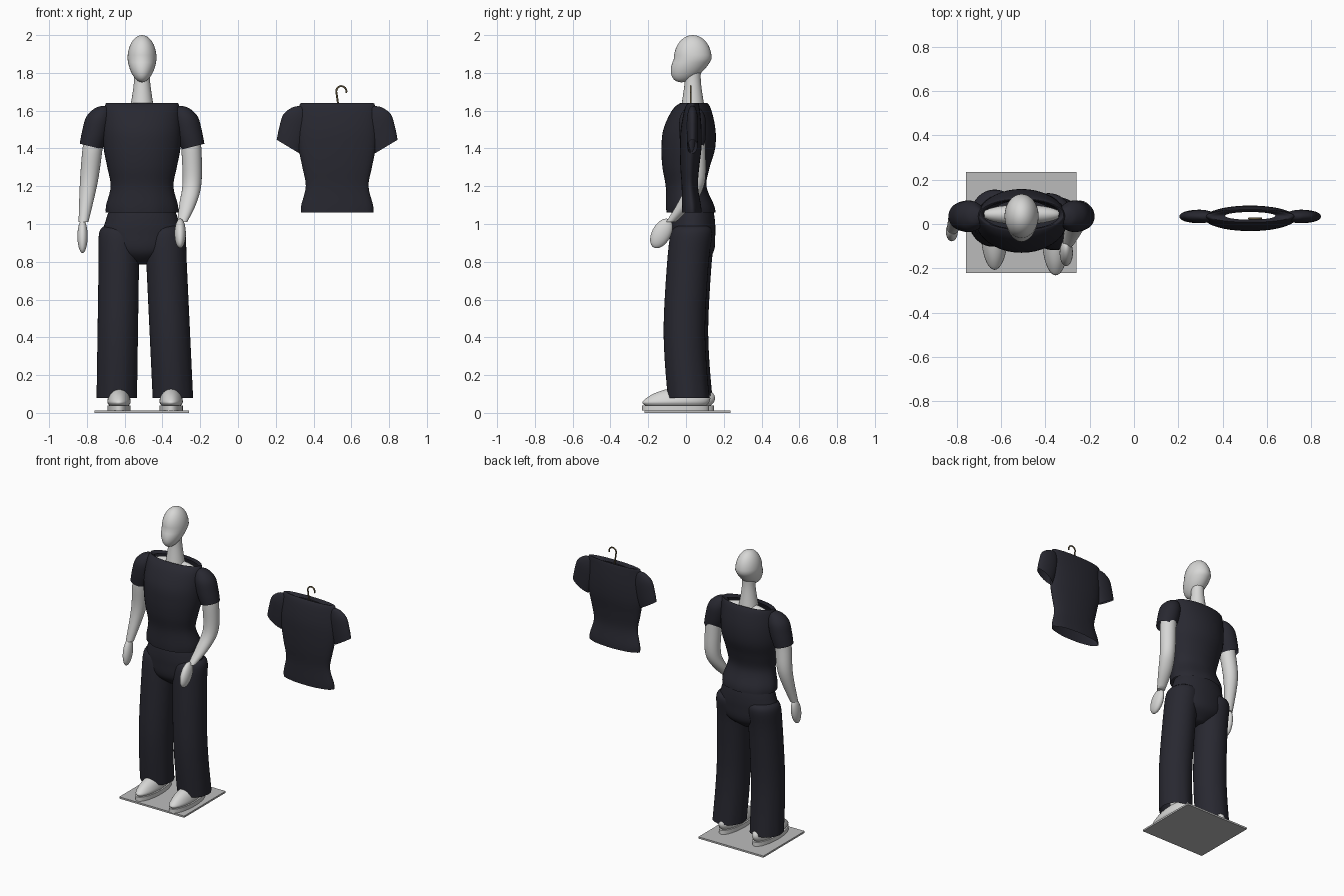
import bpy, bmesh, math
from mathutils import Vector, Matrix

cube = bpy.data.objects.get("Cube")
if cube:
    bpy.data.objects.remove(cube, do_unlink=True)


def material(name, red, green, blue):
    mat = bpy.data.materials.new(name)
    mat.use_nodes = True
    color = (red, green, blue, 1)
    mat.diffuse_color = color
    mat.node_tree.nodes["Principled BSDF"].inputs["Base Color"].default_value = color
    return mat


CLOTH = material("dark navy cloth", .021, .021, .03)
BODY = material("pale grey body", .68, .68, .67)
PLATE = material("grey plate", .5, .5, .5)
METAL = material("dark brass", .13, .1, .05)

FIGURE_X = -.508
HANGER_X = .525


def finish(name, bm, mat):
    bmesh.ops.recalc_face_normals(bm, faces=bm.faces[:])
    mesh = bpy.data.meshes.new(name)
    bm.to_mesh(mesh)
    bm.free()
    mesh.materials.append(mat)
    obj = bpy.data.objects.new(name, mesh)
    bpy.context.collection.objects.link(obj)
    bpy.ops.object.select_all(action="DESELECT")
    obj.select_set(True)
    bpy.context.view_layer.objects.active = obj
    bpy.ops.object.shade_smooth_by_angle(angle=math.radians(50))
    return obj


def ball(name, center, radii, mat, pitch=0):
    bm = bmesh.new()
    bmesh.ops.create_uvsphere(bm, u_segments=32, v_segments=20, radius=1)
    turn = Matrix.Rotation(pitch, 3, "X")
    for vert in bm.verts:
        vert.co = Vector(center) + turn @ (vert.co * Vector(radii))
    return finish(name, bm, mat)


def spline(before, start, end, after, t):
    """Smooth blend from start to end."""
    slope_in, slope_out = (end - before) / 2, (after - start) / 2
    ease = t * t * (3 - 2 * t)
    rest = 1 - t
    return start + (end - start) * ease + t * rest * (slope_in * rest - slope_out * t)


def loft(name, rings, mat, caps=(True, True), tilt=0, ripple=0, steps=5, sides=40):
    """Skin ellipses (x, y, z, half width, half depth); tilt slopes the last one."""
    last = len(rings) - 1
    dense = []
    for i in range(last):
        nearby = [rings[min(max(i + k, 0), last)] for k in (-1, 0, 1, 2)]
        for step in range(steps):
            dense.append([spline(*values, step / steps) for values in zip(*nearby)])
    dense.append(rings[last])

    bm = bmesh.new()
    loops = []
    for i, (x, y, z, width, depth) in enumerate(dense):
        along = i / (len(dense) - 1)
        loop = []
        for k in range(sides):
            angle = math.tau * k / sides
            wave = 1 + ripple * along ** 4 * math.sin(9 * angle)
            dx = width * wave * math.cos(angle)
            dy = depth * wave * math.sin(angle)
            loop.append(bm.verts.new((x + dx, y + dy, z + tilt * along * dx)))
        loops.append(loop)
    for upper, lower in zip(loops, loops[1:]):
        for k in range(sides):
            following = (k + 1) % sides
            bm.faces.new((upper[k], upper[following], lower[following], lower[k]))
    for closed, loop in zip(caps, (loops[0], loops[-1])):
        if closed:
            bm.faces.new(loop)
    return finish(name, bm, mat)


# Base plate
bm = bmesh.new()
bmesh.ops.create_cube(bm, size=1)
bmesh.ops.scale(bm, vec=(.5, .455, .012), verts=bm.verts)
bmesh.ops.translate(bm, vec=(-.51, .007, .006), verts=bm.verts)
finish("base_plate", bm, PLATE)

# Head: the lower half narrows and slides forward into a face
head_z, head_height = 1.875, .125
head = ball("head", (0, .036, head_z), (.077, .1, head_height), BODY)
for vert in head.data.vertices:
    drop = max(0, (head_z - vert.co.z) / head_height)
    vert.co.x = vert.co.x * (1 - .15 * drop) + FIGURE_X
    vert.co.y -= .06 * drop

# Neck and shoulders
loft("neck", [(FIGURE_X, .036, z, r, r) for z, r in ((1.85, .045), (1.75, .043), (1.6, .065))],
     BODY)
ball("shoulders", (FIGURE_X, .043, 1.58), (.18, .045, .055), BODY)

# Both shirts share one cut: height, half width, half depth, lean
SHIRT_CUT = [(1.64, .19, .072, .042), (1.6, .2, .105, .03), (1.5, .207, .138, .018),
             (1.4, .203, .142, .012), (1.3, .184, .125, 0), (1.2, .166, .108, 0),
             (1.1, .19, .127, .02), (1.06, .192, .13, .025)]
SLEEVE_CUT = [(.19, 1.625, .012), (.2, 1.61, .04), (.22, 1.56, .065),
              (.24, 1.48, .067), (.26, 1.41, .06)]


def shirt(prefix, x, y, thickness, collar, sleeve_thickness, sleeve_out, tilt):
    rings = [(x, y + lean * thickness, z, width, depth * thickness)
             for z, width, depth, lean in SHIRT_CUT]
    top = rings[0]
    inner = (x, top[1], top[2] - .02, top[3] * collar, top[4] * collar)
    loft(prefix + "_shirt_body", [inner] + rings, CLOTH, caps=(False, False), ripple=.014)
    for label, side in (("right", -1), ("left", 1)):
        sleeve = [(x + side * (out + sleeve_out), y + .035 * thickness, z, r, r * sleeve_thickness)
                  for out, z, r in SLEEVE_CUT]
        loft(f"{prefix}_{label}_sleeve", sleeve, CLOTH, caps=(True, False), tilt=side * tilt)


shirt("worn", FIGURE_X, 0, thickness=1, collar=.9,
      sleeve_thickness=1.05, sleeve_out=.01, tilt=.25)
shirt("hanging", HANGER_X, .02, thickness=.4, collar=.6,
      sleeve_thickness=.45, sleeve_out=0, tilt=.6)

# Arms, straight on the right and bent on the left
ARMS = {
    "right_arm": [(-.755, .03, 1.52, .05), (-.77, .03, 1.4, .053),
                  (-.79, .035, 1.22, .047), (-.818, -.02, 1.01, .026)],
    "left_arm": [(-.26, .045, 1.52, .05), (-.247, .05, 1.4, .053),
                 (-.243, .05, 1.22, .05), (-.265, 0, 1.11, .045), (-.295, -.08, 1.01, .026)],
}
for name, joints in ARMS.items():
    loft(name, [(x, y, z, r, r) for x, y, z, r in joints], BODY)
ball("right_hand", (-.823, -.035, .935), (.027, .04, .09), BODY, pitch=-.2)
ball("left_hand", (-.306, -.13, .95), (.03, .05, .085), BODY, pitch=-.5)

# Trouser hips
HIPS = [(1.07, .175, .11), (1.02, .192, .118), (.95, .205, .12), (.85, .17, .11), (.785, .04, .04)]
loft("trouser_hips", [(FIGURE_X, .035, z, width, depth) for z, width, depth in HIPS], CLOTH)

# Trouser legs, ankles and shoes; the left leg splays wider
for label, side, splay, foot_y in (("right", -1, .015, -.03), ("left", 1, .047, -.055)):
    leg = []
    for z in (.99, .95, .8, .5, .3, .08):
        x = FIGURE_X + side * (.12 + splay * (1 - z))
        y = .15 * (z - .45) ** 2 - side * .008
        fullness = .75 if z > .96 else 1
        leg.append((x, y, z, .107 * fullness, .11 * fullness))
    loft(label + "_trouser_leg", leg, CLOTH, caps=(True, False), ripple=.012)

    foot_x = FIGURE_X + side * (.107 + splay)
    loft(label + "_ankle", [(foot_x, foot_y + .06, z, .037, .045) for z in (.3, .1)], BODY)
    loft(label + "_sole", [(foot_x, foot_y, z, .062, .177) for z in (.012, .04)], BODY)
    shoe = [(foot_x, foot_y, .038, .05, .16)]
    for rise in (0, .3, .6, .85, 1):
        round_off = math.sqrt(1.05 - rise ** 2)
        shoe.append((foot_x, foot_y + .05 * rise, .055 + .08 * rise,
                     .06 * round_off, .172 * round_off))
    loft(label + "_shoe", shoe, BODY)

# Hanger hook: a stem and an arc
curve = bpy.data.curves.new("hanger_hook", "CURVE")
curve.dimensions = "3D"
curve.bevel_depth = .005
curve.bevel_resolution = 2
curve.use_fill_caps = True
curve.materials.append(METAL)
path = [(.535, 1.6)]
for i in range(13):
    angle = math.radians(200 - 18 * i)
    path.append((.547 + .027 * math.cos(angle), 1.702 + .028 * math.sin(angle)))
line = curve.splines.new("POLY")
line.points.add(len(path) - 1)
for point, (x, z) in zip(line.points, path):
    point.co = (x, .025, z, 1)
bpy.context.collection.objects.link(bpy.data.objects.new("hanger_hook", curve))
